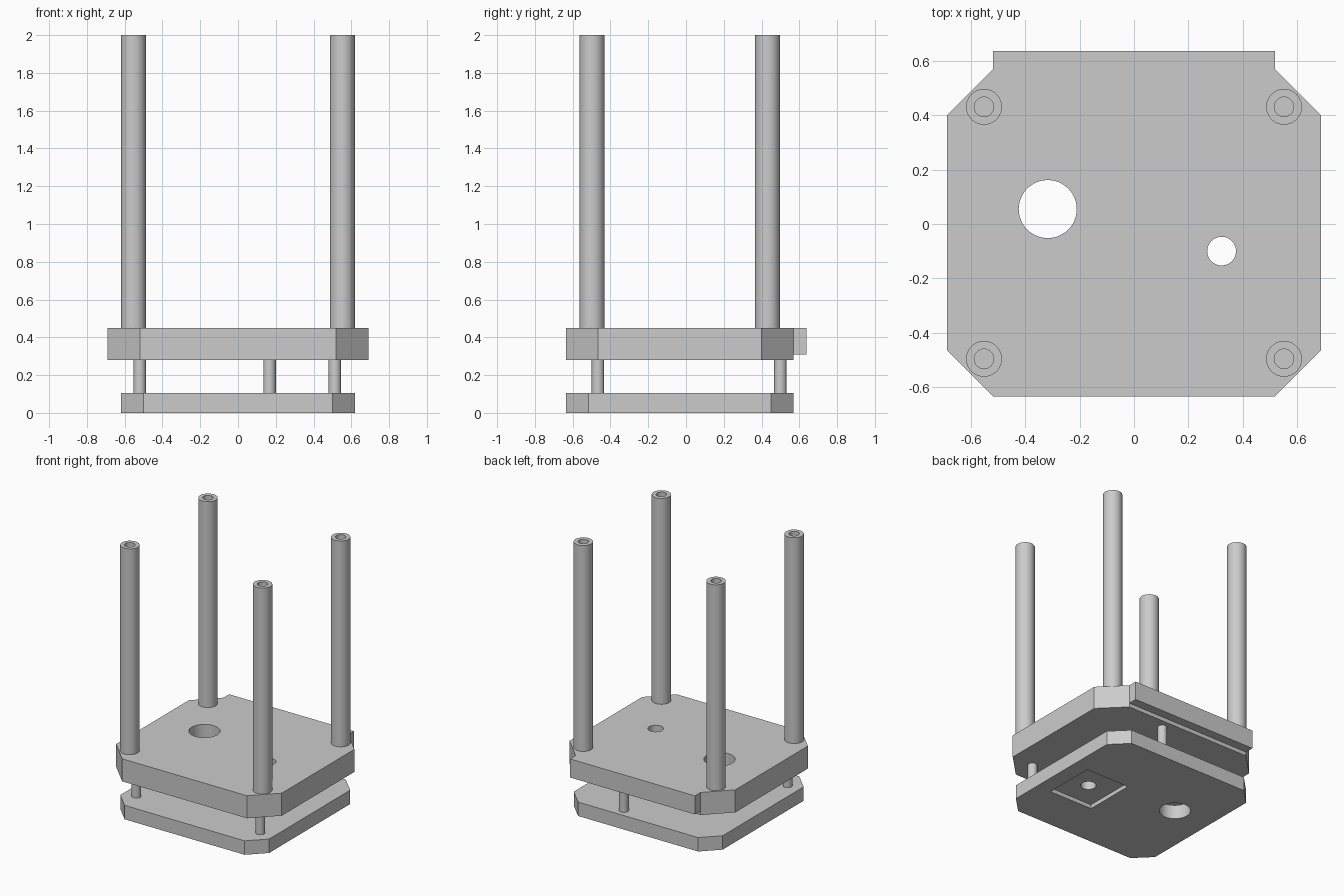
import bpy, bmesh, math

cube = bpy.data.objects.get("Cube")
if cube:
    bpy.data.objects.remove(cube, do_unlink=True)

grey = bpy.data.materials.new("plain_grey")
grey.use_nodes = True
colour = (0.6, 0.6, 0.6, 1)
grey.diffuse_color = colour
grey.node_tree.nodes["Principled BSDF"].inputs["Base Color"].default_value = colour


def finish(name, bm, smooth=False):
    bmesh.ops.recalc_face_normals(bm, faces=bm.faces)
    mesh = bpy.data.meshes.new(name)
    bm.to_mesh(mesh)
    bm.free()
    mesh.materials.append(grey)
    obj = bpy.data.objects.new(name, mesh)
    bpy.context.collection.objects.link(obj)
    if smooth:
        smooth_edges(obj)
    return obj


def activate(obj):
    bpy.ops.object.select_all(action='DESELECT')
    obj.select_set(True)
    bpy.context.view_layer.objects.active = obj


def smooth_edges(obj):
    activate(obj)
    bpy.ops.object.shade_smooth_by_angle(angle=math.radians(30))


def prism(name, outline, z0, z1):
    """Extrude a flat outline from z0 up to z1."""
    bm = bmesh.new()
    face = bm.faces.new([bm.verts.new((x, y, z0)) for x, y in outline])
    top = bmesh.ops.extrude_face_region(bm, geom=[face])["geom"]
    verts = [v for v in top if isinstance(v, bmesh.types.BMVert)]
    bmesh.ops.translate(bm, verts=verts, vec=(0, 0, z1 - z0))
    return finish(name, bm)


def circle(x, y, r, n=48):
    return [(x + r * math.cos(math.tau * i / n), y + r * math.sin(math.tau * i / n))
            for i in range(n)]


def rectangle(x0, x1, y0, y1):
    return [(x0, y0), (x1, y0), (x1, y1), (x0, y1)]


def plate_outline(half, front, back, cut):
    """Right half of a rectangle with cut corners, mirrored to the other side."""
    side = [(half - cut, front), (half, front + cut), (half, back - cut), (half - cut, back)]
    return side + [(-x, y) for x, y in reversed(side)]


def cut_away(obj, cutter):
    mod = obj.modifiers.new("cut", 'BOOLEAN')
    mod.operation = 'DIFFERENCE'
    mod.solver = 'EXACT'
    mod.object = cutter
    activate(obj)
    bpy.ops.object.modifier_apply(modifier=mod.name)
    bpy.data.objects.remove(cutter, do_unlink=True)


FRONT, BACK = -0.635, 0.57
BASE_TOP, DECK_LOW, DECK_TOP = 0.105, 0.28, 0.45

# Two plates with cut corners
base = prism("base_plate", plate_outline(0.62, FRONT, BACK, 0.12), 0, BASE_TOP)
deck = prism("upper_plate", plate_outline(0.69, FRONT, BACK, 0.17), DECK_LOW, DECK_TOP)

# Square recess under the base
cut_away(base, prism("recess_cutter", rectangle(0.14, 0.5, -0.29, 0.1), -0.1, 0.03))

# Large and small holes through both plates
for x, y, r in ((-0.318, 0.055, 0.107), (0.323, -0.1, 0.053)):
    for plate in (base, deck):
        cut_away(plate, prism("hole_cutter", circle(x, y, r), -0.2, 0.7))
for plate in (base, deck):
    smooth_edges(plate)

# Ledge along the back of the upper plate
prism("back_ledge", rectangle(-0.52, 0.52, BACK, 0.637), 0.31, DECK_TOP)

# Pegs between the plates
for name, x, y in (("front_right_peg", -0.52, -0.466), ("front_left_peg", 0.513, -0.466),
                   ("back_peg", 0.167, 0.5)):
    smooth_edges(prism(name, circle(x, y, 0.033, 32), BASE_TOP, DECK_LOW))


def tube(name, x, y, outer, inner, z0, z1):
    """Hollow post made from four rings joined in a loop."""
    bm = bmesh.new()
    rings = [[bm.verts.new((px, py, z)) for px, py in circle(x, y, r)]
             for r, z in ((outer, z0), (outer, z1), (inner, z1), (inner, z0))]
    for k, ring in enumerate(rings):
        after = rings[(k + 1) % len(rings)]
        for i in range(len(ring)):
            j = (i + 1) % len(ring)
            bm.faces.new((ring[i], ring[j], after[j], after[i]))
    finish(name, bm, smooth=True)


# Four hollow corner posts
for side, x in (("left", 0.553), ("right", -0.553)):
    for end, y in (("front", -0.497), ("back", 0.432)):
        tube(f"{end}_{side}_post", x, y, 0.066, 0.036, DECK_TOP, 2)
